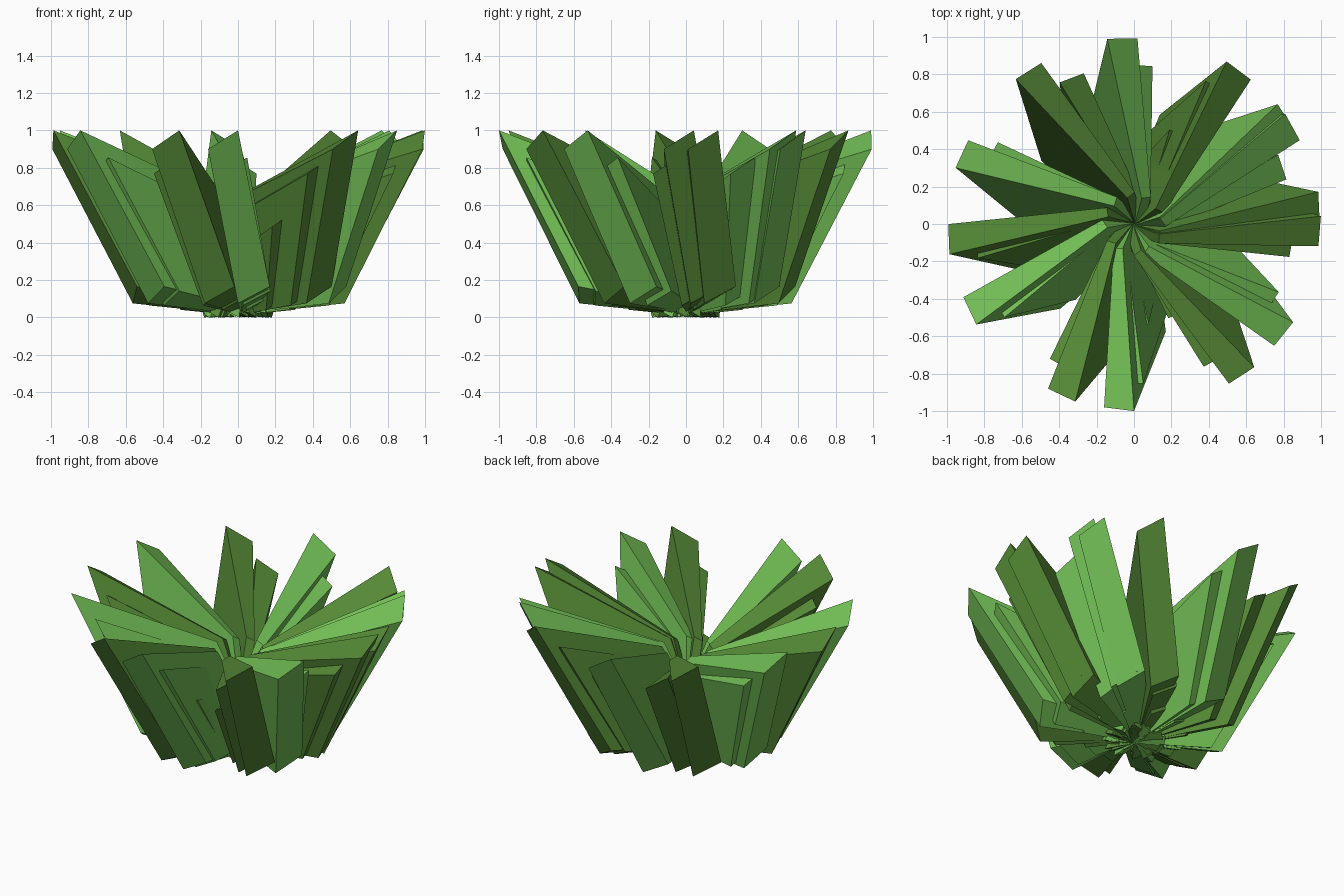
import bpy, math
from mathutils import Matrix, Vector

if "Cube" in bpy.data.objects:
    bpy.data.objects.remove(bpy.data.objects["Cube"])


def material(name, rgb):
    m = bpy.data.materials.new(name)
    m.diffuse_color = (*rgb, 1)
    m.use_nodes = True
    m.node_tree.nodes["Principled BSDF"].inputs["Base Color"].default_value = m.diffuse_color
    return m


LIGHT = material("light_green", (0.165, 0.51, 0.09))
DARK = material("olive_green", (0.09, 0.25, 0.037))

# One tapered, leaning leaf pointing to -y: outer end, then inner end
# (each: low top, high top, high bottom, low bottom)
LEAF = [(-0.16, -0.98, 0.90), (0.0, -1.0, 1.0), (0.17, -0.575, 0.165), (0.0, -0.57, 0.075),
        (-0.11, -0.13, 0.64), (-0.06, -0.13, 0.67), (0.07, 0.18, 0.025), (0.02, 0.18, 0.0)]
FACES = [(0, 3, 2, 1), (4, 5, 6, 7), (0, 1, 5, 4), (1, 2, 6, 5), (2, 3, 7, 6), (3, 0, 4, 7)]
LEAF_START = -99.3


def leaf(name, angle, size, mat):
    turn = Matrix.Rotation(math.radians(angle - LEAF_START), 4, 'Z')
    mesh = bpy.data.meshes.new(name)
    mesh.from_pydata([turn @ (Vector(p) * size) for p in LEAF], [], 
                     [tuple(reversed(f)) for f in FACES])
    mesh.materials.append(mat)
    mesh.update()
    bpy.context.collection.objects.link(bpy.data.objects.new(name, mesh))


# Clusters: start angles of the large, medium and small leaves
CLUSTERS = [
    ([88.9], [83.3], [92], LIGHT),
    ([51], [54], [60], DARK),
    ([30.5, 26.8], [16.3], [28], LIGHT),
    ([0.6, -6.9], [-12], [-2], DARK),
    ([-41], [-34.5], [-37], LIGHT),
    ([-59.3], [-64], [-70], DARK),
    ([-99.3], [-96], [-91], LIGHT),
    ([-117.6], [-122], [-115], DARK),
    ([-156.8], [-153.5], [-160], LIGHT),
    ([180], [183], [176], DARK),
    ([153.2], [149], [157], LIGHT),
    ([119.9], [108.4], [124], DARK),
]
for i, (large, medium, small, mat) in enumerate(CLUSTERS):
    for label, angles, size in (("large", large, 1.0), ("medium", medium, 0.855), ("small", small, 0.54)):
        for j, a in enumerate(angles):
            leaf(f"{label}_leaf_{i}_{j}", a, size, mat)
